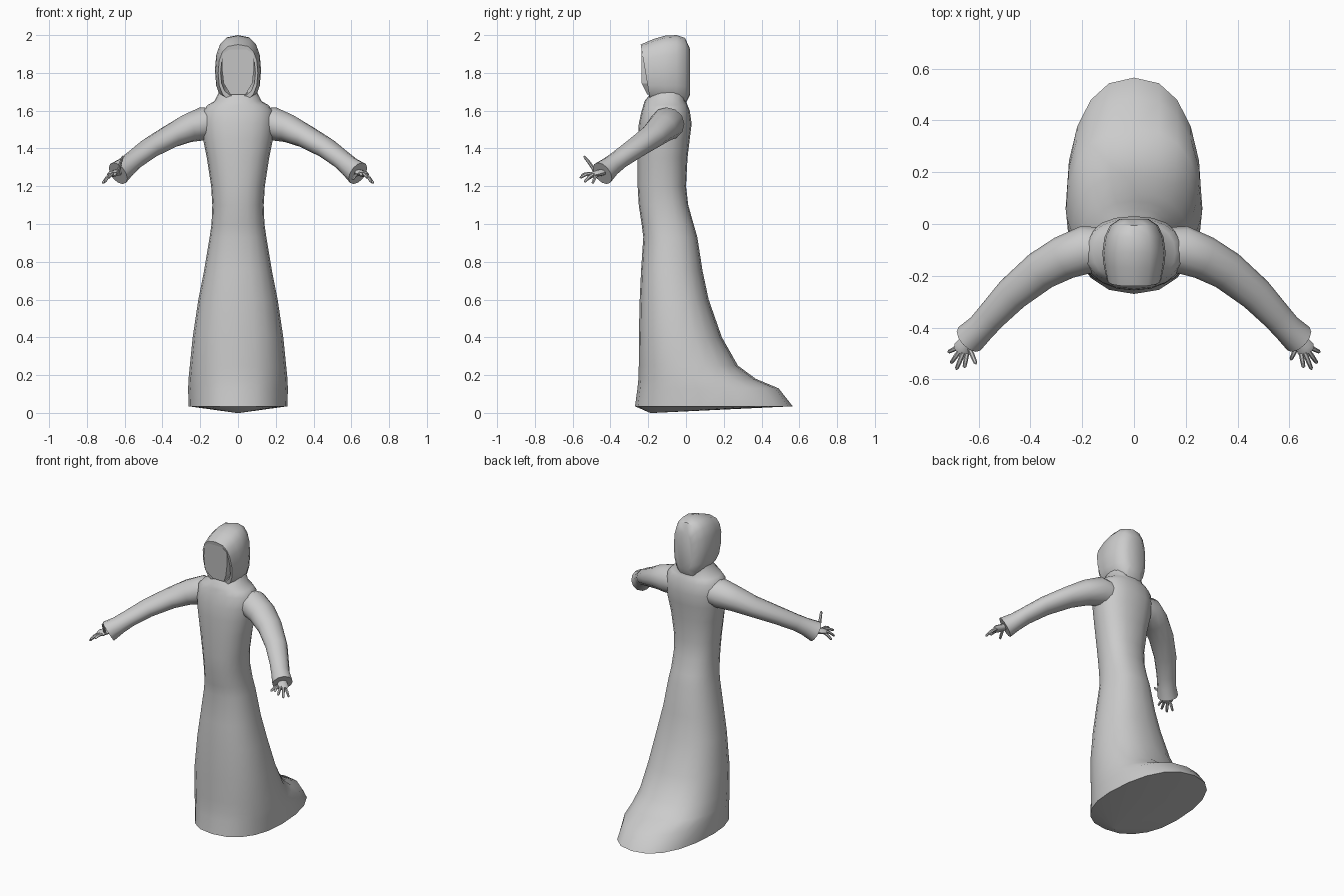
import bpy, bmesh, math
from mathutils import Vector

grey = bpy.data.materials.new("plain_grey")
grey.diffuse_color = (0.6, 0.6, 0.6, 1)


def loft(name, rings, cap_start=True, cap_end=True, angle=45):
    """Skin a list of equal-length closed rings of points."""
    bm = bmesh.new()
    rows = [[bm.verts.new(p) for p in ring] for ring in rings]
    n = len(rows[0])
    for a, b in zip(rows, rows[1:]):
        for i in range(n):
            j = (i + 1) % n
            bm.faces.new((a[i], a[j], b[j], b[i]))
    if cap_start:
        bm.faces.new(rows[0])
    if cap_end:
        bm.faces.new(rows[-1])
    bmesh.ops.recalc_face_normals(bm, faces=bm.faces)
    mesh = bpy.data.meshes.new(name)
    bm.to_mesh(mesh)
    bm.free()
    obj = bpy.data.objects.new(name, mesh)
    bpy.context.collection.objects.link(obj)
    mesh.materials.append(grey)
    bpy.ops.object.select_all(action='DESELECT')
    obj.select_set(True)
    bpy.context.view_layer.objects.active = obj
    bpy.ops.object.shade_smooth_by_angle(angle=math.radians(angle))
    return obj


def power(v, e):
    return math.copysign(abs(v) ** e, v)


def tube(name, stations, sides, mirror=1):
    """Stations are (x, y, z, side radius, vertical radius)."""
    pts = [Vector(s[:3]) for s in stations]
    rings = []
    for i, s in enumerate(stations):
        t = (pts[min(i + 1, len(pts) - 1)] - pts[max(i - 1, 0)])
        if t.length < 1e-5:
            t = pts[i] - pts[i - 1]
        t.normalize()
        u = t.cross(Vector((0, 0, 1))).normalized()
        v = u.cross(t)
        ring = []
        for k in range(sides):
            a = 2 * math.pi * k / sides
            p = pts[i] + u * s[3] * math.cos(a) + v * s[4] * math.sin(a)
            ring.append((p.x * mirror, p.y, p.z))
        rings.append(ring)
    return loft(name, rings)


# Robe: z, front y, back y, half width, y of the widest point
robe = [
    (0.00, -0.19, -0.17, 0.01, -0.18),
    (0.035, -0.27, 0.565, 0.262, 0.08),
    (0.13, -0.257, 0.49, 0.264, 0.06),
    (0.18, -0.252, 0.37, 0.262, 0.04),
    (0.25, -0.25, 0.275, 0.255, 0.01),
    (0.40, -0.25, 0.19, 0.24, -0.03),
    (0.60, -0.245, 0.12, 0.21, -0.06),
    (0.75, -0.238, 0.088, 0.18, -0.08),
    (0.93, -0.226, 0.06, 0.15, -0.09),
    (1.00, -0.235, 0.04, 0.14, -0.10),
    (1.10, -0.25, 0.012, 0.136, -0.11),
    (1.20, -0.256, 0.00, 0.142, -0.12),
    (1.35, -0.256, 0.008, 0.165, -0.12),
    (1.45, -0.255, 0.02, 0.185, -0.11),
    (1.53, -0.25, 0.03, 0.193, -0.11),
    (1.60, -0.235, 0.02, 0.187, -0.11),
    (1.63, -0.225, 0.008, 0.16, -0.11),
    (1.65, -0.22, 0.00, 0.125, -0.11),
    (1.70, -0.18, 0.00, 0.10, -0.10),
]
rings = []
for z, front, back, hw, cy in robe:
    ring = []
    for k in range(20):
        a = 2 * math.pi * k / 20
        s = math.sin(a)
        reach = back - cy if s > 0 else cy - front
        ring.append((hw * power(math.cos(a), 0.85), cy + reach * power(s, 0.92), z))
    rings.append(ring)
loft("robe", rings)

# Hood: y, half width, top z, bottom z, backward lean of the rim
hood = [
    (-0.13, 0.080, 1.91, 1.70, 0.0),
    (-0.235, 0.092, 1.925, 1.675, 0.17),
    (-0.24, 0.105, 1.95, 1.65, 0.17),
    (-0.17, 0.118, 1.98, 1.64, 0.10),
    (-0.11, 0.122, 1.997, 1.63, 0.0),
    (-0.05, 0.114, 2.00, 1.63, 0.0),
    (-0.005, 0.092, 1.985, 1.63, 0.0),
    (0.02, 0.055, 1.93, 1.68, 0.0),
]
rings = []
for y, hw, top, bottom, lean in hood:
    ring = []
    mid = (top + bottom) / 2
    for k in range(16):
        a = 2 * math.pi * k / 16
        s = math.sin(a)
        z = mid + (top - bottom) / 2 * power(s, 0.85)
        ring.append((hw * power(math.cos(a), 0.7), y + lean * (top - z), z))
    rings.append(ring)
loft("hood", rings)

# Face: flat faceted mask with a jaw that slopes back
outline = [(0.045, 1.925), (0.082, 1.90), (0.086, 1.83), (0.076, 1.745),
           (0.04, 1.685)]
outline += [(-x, z) for x, z in reversed(outline)]


def face_y(z):
    return -0.235 if z > 1.74 else -0.205


loft("face", [[(x, face_y(z), z) for x, z in outline],
              [(x, -0.12, z) for x, z in outline]], angle=20)

# Arms and hands, left and right
fingers = [
    ((0.672, -0.472, 1.262), (0.718, -0.495, 1.215)),
    ((0.672, -0.488, 1.265), (0.707, -0.538, 1.222)),
    ((0.660, -0.498, 1.268), (0.686, -0.562, 1.245)),
    ((0.645, -0.500, 1.268), (0.655, -0.555, 1.258)),
]
thumbs = {1: ((0.630, -0.470, 1.262), (0.605, -0.525, 1.235)),
          -1: ((0.635, -0.480, 1.275), (0.610, -0.540, 1.360))}


def digit(name, start, end, radius, mirror):
    a, b = Vector(start), Vector(end)
    mid = a.lerp(b, 0.5) + Vector((0, 0, 0.005))
    tip = a.lerp(b, 0.92)
    tube(name, [(*a, radius, radius), (*mid, radius, radius),
                (*tip, radius * 0.8, radius * 0.8),
                (*b, radius * 0.3, radius * 0.3)], 6, mirror)


for side, m in (("left", 1), ("right", -1)):
    # Sleeve with a flared cuff that turns back inside
    tube(side + "_sleeve", [
        (0.09, -0.10, 1.53, 0.085, 0.08),
        (0.19, -0.10, 1.53, 0.093, 0.088),
        (0.27, -0.13, 1.505, 0.085, 0.075),
        (0.36, -0.18, 1.462, 0.077, 0.062),
        (0.47, -0.27, 1.400, 0.067, 0.054),
        (0.55, -0.355, 1.340, 0.058, 0.050),
        (0.59, -0.40, 1.305, 0.056, 0.054),
        (0.635, -0.443, 1.268, 0.062, 0.066),
    ], 12, m)
    # Palm
    tube(side + "_palm", [
        (0.60, -0.40, 1.29, 0.022, 0.018),
        (0.64, -0.45, 1.272, 0.028, 0.018),
        (0.663, -0.482, 1.265, 0.036, 0.016),
        (0.674, -0.496, 1.26, 0.026, 0.010),
    ], 8, m)
    for i, (a, b) in enumerate(fingers):
        digit(f"{side}_finger_{i + 1}", a, b, 0.009, m)
    digit(side + "_thumb", *thumbs[m], 0.009, m)
